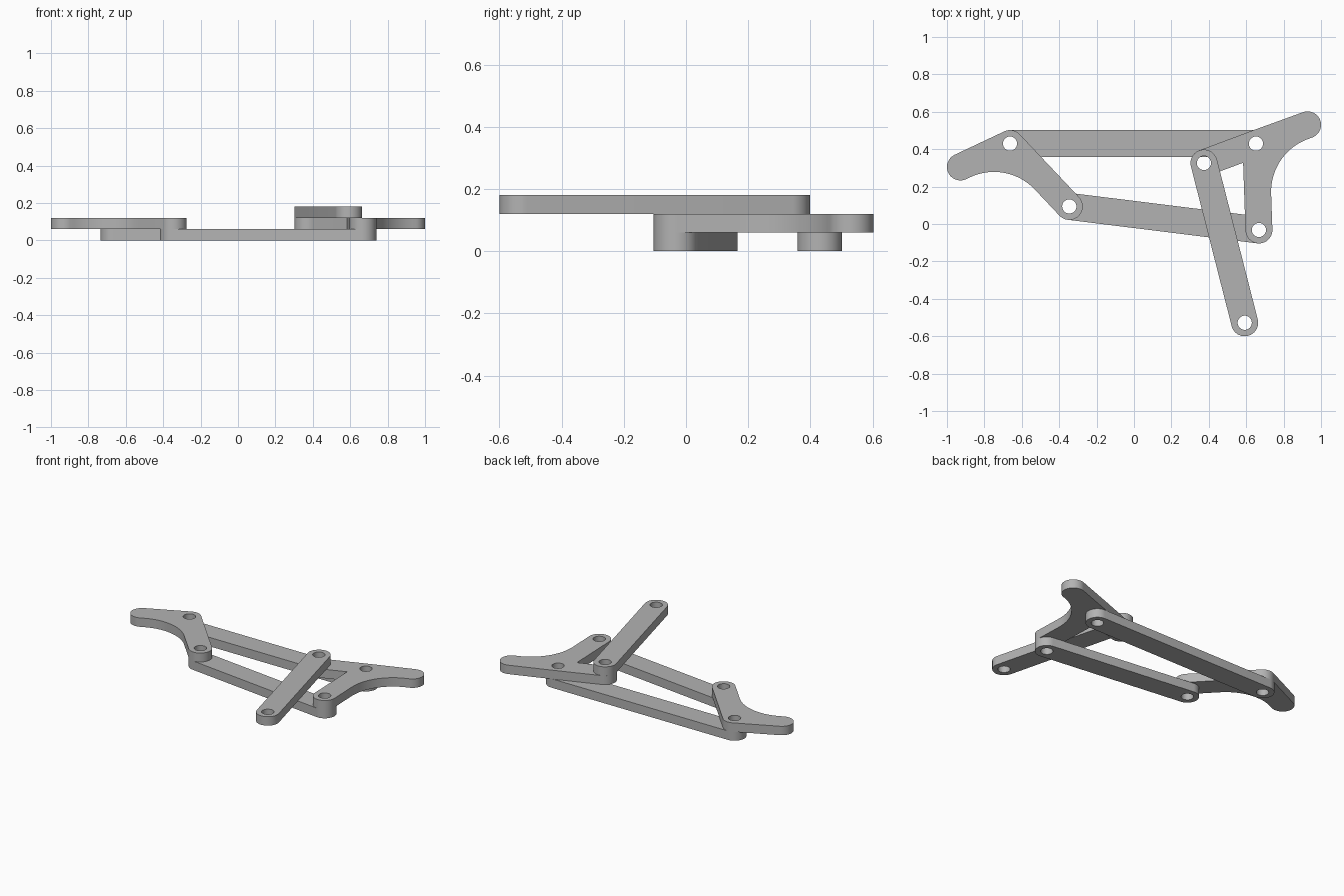
import bpy
import bmesh
from math import pi, sin, cos, atan2, radians
from mathutils import Vector

cube = bpy.data.objects.get("Cube")
if cube:
    bpy.data.objects.remove(cube, do_unlink=True)

R = 0.072        # half width of every arm
HOLE = 0.038     # pin hole radius
T = 0.06         # plate thickness

# Pin positions and horn tips
A, B = Vector((-0.663, 0.43)), Vector((0.652, 0.43))
C, D = Vector((-0.346, 0.094)), Vector((0.668, -0.032))
E, F = Vector((0.374, 0.326)), Vector((0.592, -0.528))
LEFT_TIP, RIGHT_TIP = Vector((-0.928, 0.305)), Vector((0.928, 0.53))

grey = bpy.data.materials.new("plate grey")
grey.use_nodes = True
colour = (0.45, 0.45, 0.45, 1)
grey.diffuse_color = colour
grey.node_tree.nodes["Principled BSDF"].inputs["Base Color"].default_value = colour


def arc(centre, radius, start, end, steps=24):
    return [centre + radius * Vector((cos(a), sin(a)))
            for a in (start + (end - start) * i / steps for i in range(steps + 1))]


def outline(hub, arms):
    """Round-ended arms around a hub, anticlockwise; each is (end, fillet to next arm)."""
    points = []
    angles = [atan2(*(end - hub).yx) for end, _ in arms]
    for i, (end, fillet) in enumerate(arms):
        a = angles[i]
        gap = (angles[(i + 1) % len(arms)] - a) % (2 * pi) or 2 * pi
        points += arc(end, R, a - pi / 2, a + pi / 2)
        if gap > pi:
            points += arc(hub, R, a + pi / 2, a + gap - pi / 2)
        else:
            middle = a + gap / 2
            reach = (R + fillet) / sin(gap / 2)
            centre = hub + reach * Vector((cos(middle), sin(middle)))
            points += arc(centre, fillet, a - pi / 2, a + gap - 1.5 * pi, 24 if fillet else 1)
    # Drop repeated neighbours
    return [p for i, p in enumerate(points) if (p - points[i - 1]).length > 0.0005]


def plate(name, layer, hub, arms, holes):
    """Extruded flat link with pin holes."""
    curve = bpy.data.curves.new(name, "CURVE")
    curve.dimensions = "2D"
    curve.fill_mode = "BOTH"
    curve.extrude = T / 2
    loops = [outline(hub, arms)] + [arc(h, HOLE, 0, 2 * pi, 32)[:-1] for h in holes]
    for loop in loops:
        spline = curve.splines.new("POLY")
        spline.points.add(len(loop) - 1)
        for point, p in zip(spline.points, loop):
            point.co = (p.x, p.y, 0, 1)
        spline.use_cyclic_u = True

    # Turn the filled curve into a clean mesh
    helper = bpy.data.objects.new(name + " curve", curve)
    mesh = bpy.data.meshes.new_from_object(helper)
    bpy.data.objects.remove(helper)
    bm = bmesh.new()
    bm.from_mesh(mesh)
    bmesh.ops.remove_doubles(bm, verts=bm.verts, dist=0.0001)
    bmesh.ops.recalc_face_normals(bm, faces=bm.faces)
    bm.to_mesh(mesh)
    bm.free()
    mesh.name = name
    mesh.materials.clear()
    mesh.materials.append(grey)
    obj = bpy.data.objects.new(name, mesh)
    obj.location.z = T * (layer + 0.5)
    bpy.context.collection.objects.link(obj)
    bpy.ops.object.select_all(action="DESELECT")
    obj.select_set(True)
    bpy.context.view_layer.objects.active = obj
    bpy.ops.object.shade_smooth_by_angle(angle=radians(30))


# Straight bars on the bottom layer
plate("back_bar", 0, A, [(B, 0)], [A, B])
plate("front_bar", 0, C, [(D, 0)], [C, D])

# Horned rockers on the middle layer
plate("left_rocker", 1, A, [(LEFT_TIP, 0.3), (C, 0)], [A, C])
plate("right_rocker", 1, B, [(RIGHT_TIP, 0), (E, 0), (D, 0.3)], [B, D, E])

# Drive bar on the top layer
plate("drive_bar", 2, F, [(E, 0)], [E, F])
